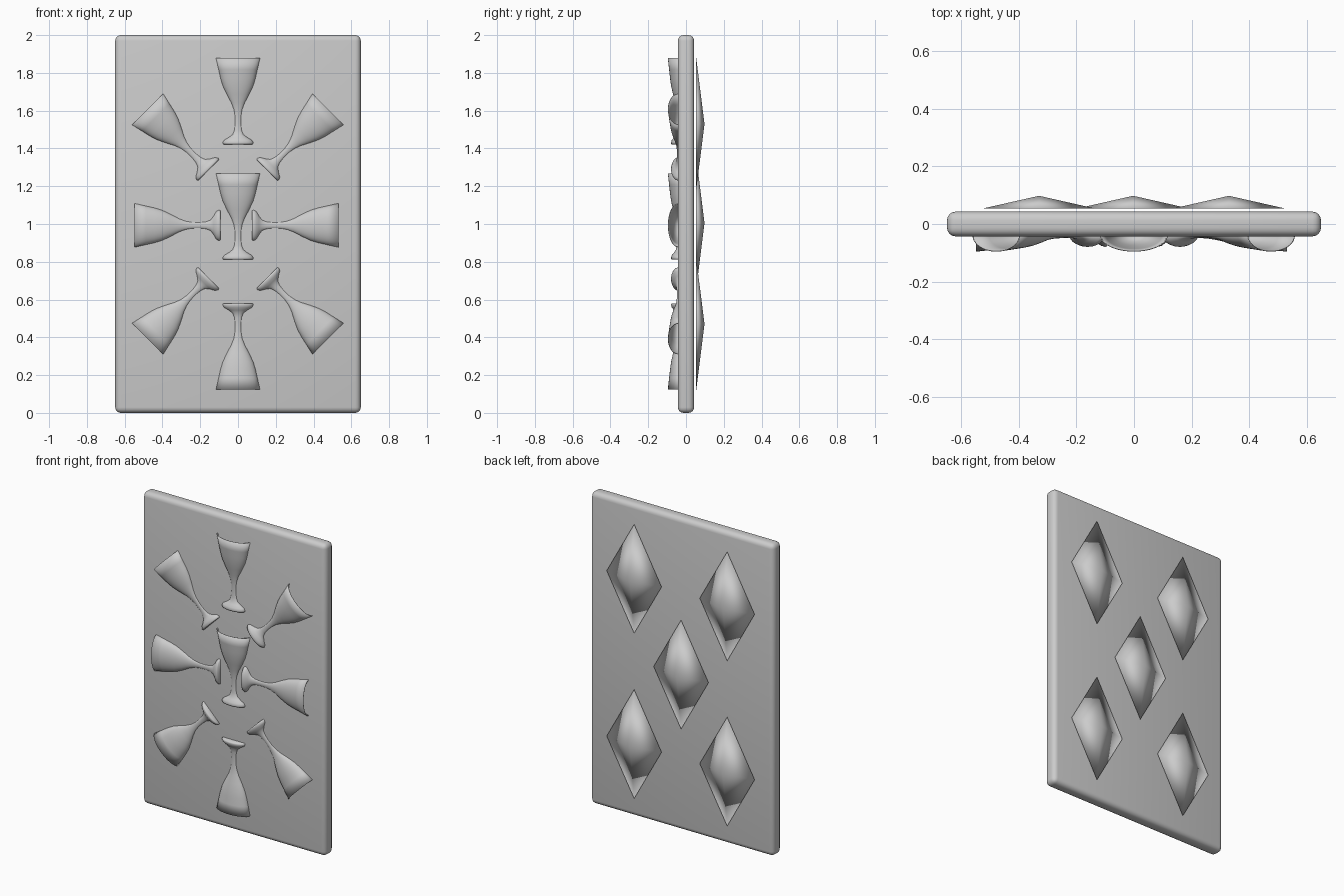
import bpy, bmesh, math
from mathutils import Matrix, Vector

if "Cube" in bpy.data.objects:
    bpy.data.objects.remove(bpy.data.objects["Cube"])


def finish(bm, name, smooth=True):
    bmesh.ops.recalc_face_normals(bm, faces=bm.faces)
    for f in bm.faces:
        f.smooth = smooth
    mesh = bpy.data.meshes.new(name)
    bm.to_mesh(mesh)
    bm.free()
    ob = bpy.data.objects.new(name, mesh)
    bpy.context.collection.objects.link(ob)
    return ob


# Upright slab with rounded edges
bm = bmesh.new()
bmesh.ops.create_cube(bm, size=1)
bmesh.ops.scale(bm, vec=(1.3, 0.086, 2.0), verts=bm.verts)
bmesh.ops.translate(bm, vec=(0, 0, 1), verts=bm.verts)
bmesh.ops.bevel(bm, geom=bm.edges[:], offset=0.03, segments=4, profile=0.5,
                affect='EDGES')
slab = finish(bm, "slab")
bpy.context.view_layer.objects.active = slab
slab.select_set(True)
bpy.ops.object.shade_smooth_by_angle(angle=math.radians(35))

# Goblet profile (radius, height): outside from foot to rim, then down inside the bowl
PROFILE = [(0, 0), (0.078, 0), (0.082, 0.008), (0.074, 0.022), (0.05, 0.036),
           (0.029, 0.052), (0.02, 0.075), (0.016, 0.11), (0.017, 0.15),
           (0.023, 0.185), (0.036, 0.22), (0.06, 0.265), (0.081, 0.31),
           (0.093, 0.35), (0.103, 0.395), (0.117, 0.456), (0.112, 0.456),
           (0.097, 0.395), (0.085, 0.345), (0.07, 0.305), (0.045, 0.265),
           (0, 0.245)]


def goblet(name, x, z, angle):
    """Flattened lathe form, half sunk into the slab, foot at (x, z)."""
    bm = bmesh.new()
    pts = [bm.verts.new((r, 0, h)) for r, h in PROFILE]
    edges = [bm.edges.new(p) for p in zip(pts, pts[1:])]
    bmesh.ops.spin(bm, geom=pts + edges, cent=(0, 0, 0), axis=(0, 0, 1),
                   angle=math.tau, steps=40)
    bmesh.ops.remove_doubles(bm, verts=bm.verts, dist=0.0001)
    m = (Matrix.Translation((x, -0.04, z))
         @ Matrix.Rotation(math.radians(angle), 4, 'Y')
         @ Matrix.Diagonal((1, 0.48, 1, 1)))
    bmesh.ops.transform(bm, matrix=m, verts=bm.verts)
    finish(bm, name)


# Central goblet and the ring of eight pointing outwards
goblet("goblet_centre", 0, 0.812, 0)
RING = [(0, 1.422, 0), (0.154, 1.285, 45), (0.075, 0.993, 90),
        (0.154, 0.715, 135), (0, 0.58, 180), (-0.156, 0.715, 225),
        (-0.093, 0.993, 270), (-0.156, 1.285, 315)]
for i, (x, z, a) in enumerate(RING):
    goblet(f"goblet_{i + 1}", x, z, a)


# Diamond pyramids on the back, standing just clear of the slab
def diamond(name, x, z):
    bm = bmesh.new()
    base = [bm.verts.new((x + dx, 0.054, z + dz))
            for dx, dz in ((0.195, 0), (0, 0.35), (-0.195, 0), (0, -0.35))]
    tip = bm.verts.new((x, 0.098, z))
    bm.faces.new(base)
    for a, b in zip(base, base[1:] + base[:1]):
        bm.faces.new((a, b, tip))
    finish(bm, name)


for i, (x, z) in enumerate([(-0.33, 1.53), (0.33, 1.53), (-0.003, 1.005),
                            (-0.33, 0.47), (0.33, 0.47)]):
    diamond(f"diamond_{i + 1}", x, z)
